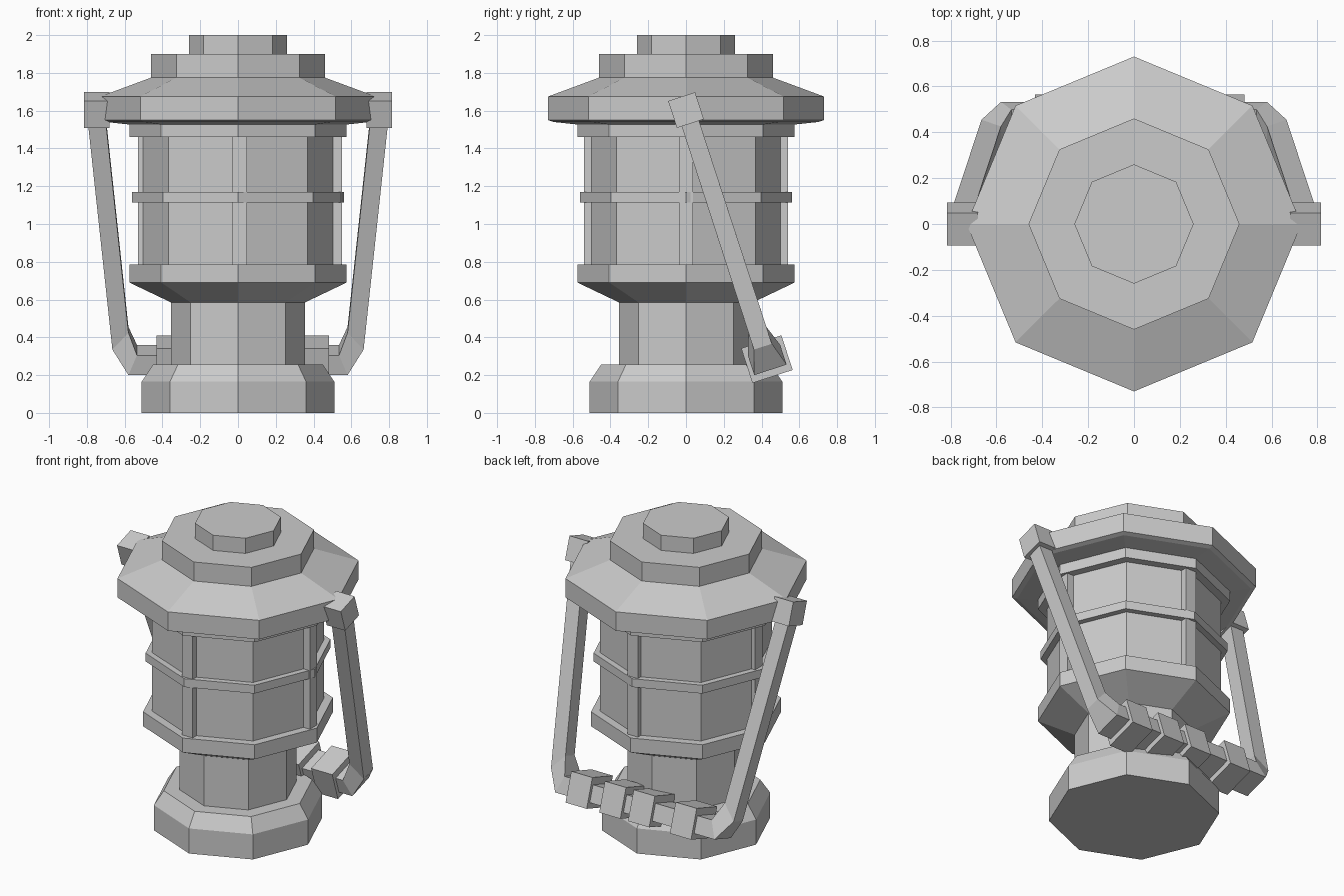
import bpy, math
from mathutils import Matrix, Vector

if "Cube" in bpy.data.objects:
    bpy.data.objects.remove(bpy.data.objects["Cube"])

SIDES = 8
TILT = math.radians(18)
PIVOT = Matrix.Translation((0, 0, 1.603)) @ Matrix.Rotation(TILT, 4, 'X')


def make(name, verts, faces, matrix=None):
    mesh = bpy.data.meshes.new(name)
    mesh.from_pydata([tuple(v) for v in verts], [], faces)
    ob = bpy.data.objects.new(name, mesh)
    bpy.context.collection.objects.link(ob)
    if matrix:
        ob.matrix_world = matrix
    return ob


def loft(name, rings, matrix=None):
    """Skin equal-sized rings of points and cap both ends."""
    n = len(rings[0])
    verts = [p for r in rings for p in r]
    faces = [(i * n + j, i * n + (j + 1) % n, (i + 1) * n + (j + 1) % n, (i + 1) * n + j)
             for i in range(len(rings) - 1) for j in range(n)]
    faces.append(tuple(reversed(range(n))))
    faces.append(tuple(range(len(verts) - n, len(verts))))
    return make(name, verts, faces, matrix)


def turned(name, profile):
    """Octagonal turned part from (radius, height) points."""
    rings = [[(r * math.cos(math.tau * k / SIDES), r * math.sin(math.tau * k / SIDES), z)
              for k in range(SIDES)] for r, z in profile]
    return loft(name, rings)


def box(name, lo, hi, matrix=None):
    rings = [[(lo[0], lo[1], z), (hi[0], lo[1], z), (hi[0], hi[1], z), (lo[0], hi[1], z)]
             for z in (lo[2], hi[2])]
    return loft(name, rings, matrix)


def mirror_x(ob):
    ob.modifiers.new("mirror", 'MIRROR').use_clip = True


# Lantern body
turned("base", [(.51, 0), (.51, .165), (.45, .255)])
turned("fuel_column", [(.355, .25), (.355, .59)])
turned("lower_collar", [(.355, .585), (.575, .69), (.575, .785)])
turned("glass", [(.52, .78), (.52, 1.47)])
turned("middle_ring", [(.56, 1.115), (.56, 1.17)])
turned("upper_ring", [(.575, 1.46), (.575, 1.53)])
turned("roof", [(.56, 1.525), (.70, 1.54), (.73, 1.55), (.73, 1.675), (.46, 1.775)])
turned("roof_step", [(.46, 1.77), (.46, 1.90)])
turned("top_cap", [(.26, 1.895), (.26, 2.0)])

# Four upright guard bars, on the axis corners of the glass
for k in range(4):
    m = Matrix.Translation((.01, 0, 0)) @ Matrix.Rotation(k * math.pi / 2, 4, 'Z')
    box(f"guard_bar_{k + 1}", (.46, -.038, .78), (.54, .038, 1.47), m)

# Pivot blocks for the tilted handle
mirror_x(box("handle_pivot", (.68, -.075, -.075), (.815, .075, .075), PIVOT))

# Handle: inner and outer point (x, distance down) and half depth per section
sections = [((.70, .05), (.795, .05), .048),
            ((.58, 1.223), (.665, 1.317), .05),
            ((.535, 1.336), (.58, 1.446), .09),
            ((.48, 1.336), (.48, 1.446), .09),
            ((0, 1.336), (0, 1.446), .09)]
rings = [[(a[0], -h, -a[1]), (b[0], -h, -b[1]), (b[0], h, -b[1]), (a[0], h, -a[1])]
         for a, b, h in sections]
handle = loft("handle", rings, PIVOT)
# open the centre so the mirrored halves join
last = handle.data
verts = [v.co.copy() for v in last.vertices]
faces = [tuple(p.vertices) for p in last.polygons][:-1]
last.clear_geometry()
last.from_pydata(verts, [], faces)
mirror_x(handle)

# Grip blocks along the handle bar
for i, x in enumerate((.405, .16, -.05, -.355)):
    box(f"grip_block_{i + 1}", (x - .077, -.112, -1.483), (x + .077, .112, -1.29), PIVOT)

# Consistent outward normals
import bmesh
for ob in bpy.context.collection.objects:
    bm = bmesh.new()
    bm.from_mesh(ob.data)
    bmesh.ops.recalc_face_normals(bm, faces=bm.faces)
    bm.to_mesh(ob.data)
    bm.free()
